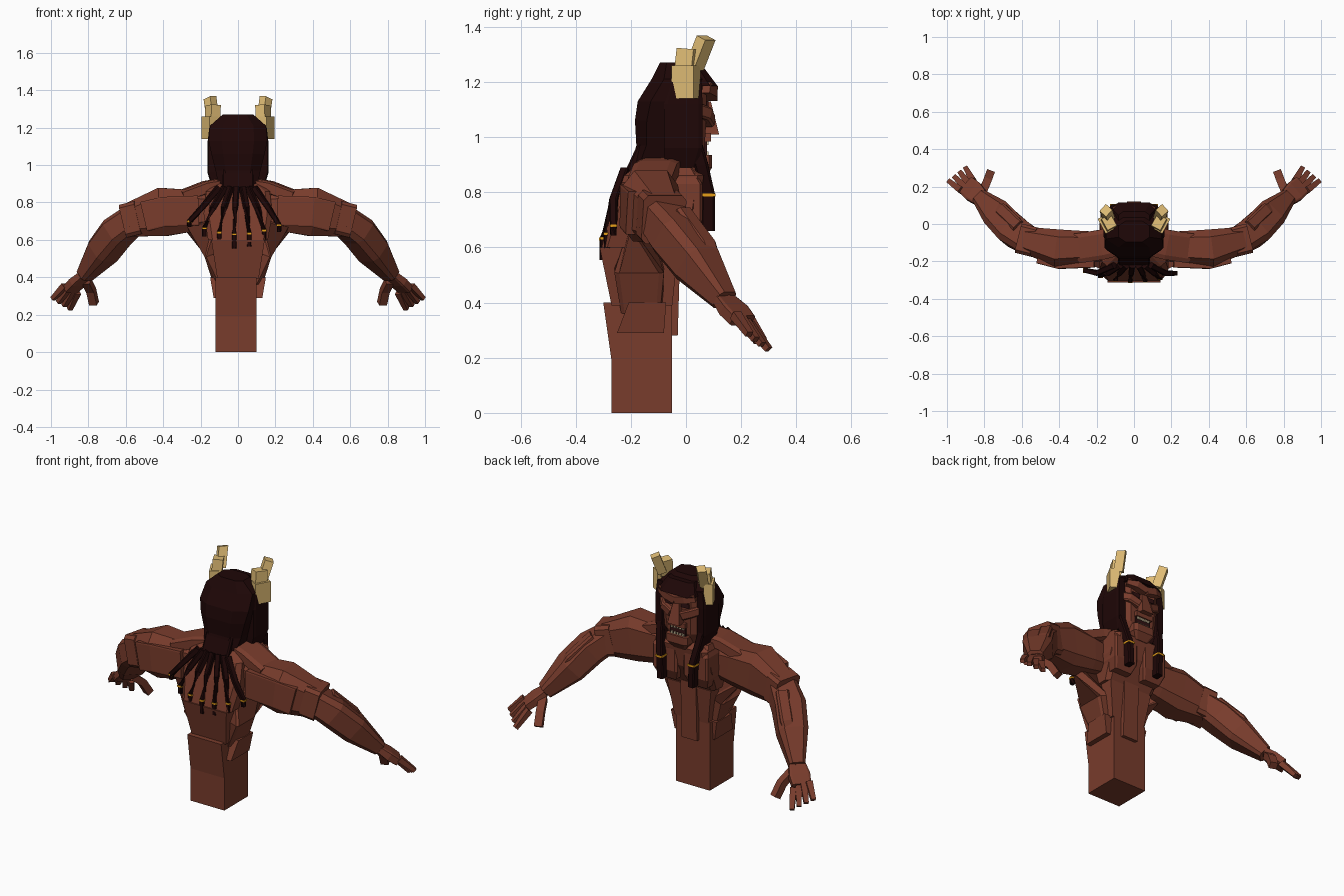
import bpy, bmesh
from mathutils import Vector, Euler

cube = bpy.data.objects.get("Cube")
if cube:
    bpy.data.objects.remove(cube, do_unlink=True)


def material(name, *rgb):
    mat = bpy.data.materials.new(name)
    mat.use_nodes = True
    mat.diffuse_color = (*rgb, 1)
    mat.node_tree.nodes["Principled BSDF"].inputs["Base Color"].default_value = (*rgb, 1)
    return mat


skin = material("brown skin", .19, .045, .025)
hair = material("dark hair", .013, .002, .002)
horn = material("pale horn", .75, .51, .18)
gold = material("gold bead", .85, .37, .01)
ivory = material("ivory tooth", .65, .55, .35)
gum = material("dark mouth", .03, .006, .006)


def outline(cut):
    """Unit square, with its corners cut off when cut is above zero."""
    corners = [(1, 1), (-1, 1), (-1, -1), (1, -1)]
    if not cut:
        return corners
    points = []
    for u, v in corners:
        pair = [(u, v * (1 - cut)), (u * (1 - cut), v)]
        points += pair if u == v else pair[::-1]
    return points


def sweep(name, mat, joints, size, scales=None, cut=0, level=False, turn=0, mirror=False):
    """Sweep a block-like section (half width, half depth) through the joints."""
    joints = [Vector(joint) for joint in joints]
    scales = scales or [1] * len(joints)
    last = len(joints) - 1
    bm = bmesh.new()
    rings = []
    for i, (joint, scale) in enumerate(zip(joints, scales)):
        along = (joints[min(i + 1, last)] - joints[max(i - 1, 0)]).normalized()
        if level:
            along = Vector((0, 0, 1))
        steep = abs(along.z) > .95
        across = along.cross(Vector((0, steep, not steep))).normalized()
        across.rotate(Euler((0, 0, turn)))
        depth = across.cross(along) * size[1] * scale
        across *= size[0] * scale
        rings.append([bm.verts.new(joint + across * u + depth * v) for u, v in outline(cut)])
    for low, high in zip(rings, rings[1:]):
        for i in range(len(low)):
            bm.faces.new((low[i - 1], low[i], high[i], high[i - 1]))
    bm.faces.new(rings[0])
    bm.faces.new(rings[-1])
    bmesh.ops.recalc_face_normals(bm, faces=bm.faces)
    mesh = bpy.data.meshes.new(name)
    bm.to_mesh(mesh)
    bm.free()
    mesh.materials.append(mat)
    obj = bpy.data.objects.new(name, mesh)
    bpy.context.collection.objects.link(obj)
    if mirror:
        obj.modifiers.new("mirror", "MIRROR")


def pair(name, mat, joints, size, scales=None, cut=0, level=False, turn=0):
    """A part on the left with its mirrored twin on the right."""
    sweep(name, mat, joints, size, scales, cut, level, turn, mirror=True)


def box(name, mat, centre, size, mirror=False):
    rise = Vector((0, 0, size[2]))
    centre = Vector(centre)
    sweep(name, mat, [centre - rise, centre + rise], size[:2], mirror=mirror)


# Trunk: plain column at the waist, widening to the chest
hips = Vector((-.01, -.16, 0))
waist = Vector((0, -.16, .39))
ribs = Vector((0, -.17, .6))
sweep("waist_column", skin, [hips, hips + Vector((0, 0, .4))], (.11, .11))
sweep("lower_back_wedge", skin, [(-.01, -.2, .19), (-.01, -.23, .4)], (.11, .07), level=True)
sweep("belly", skin, [waist, ribs], (.11, .11), (1, 1.3), level=True)
sweep("chest", skin, [ribs, (0, -.11, .74), (0, -.08, .86), (0, -.08, .91)],
      (.2, .17), (.8, .92, .85, .5), cut=.15, level=True)
sweep("belly_panel", skin, [(0, -.07, .28), (0, -.06, .62)], (.05, .04), level=True)
sweep("neck", skin, [(0, -.08, .82), (0, -.05, .98)], (.08, .08), cut=.3)
pair("chest_muscles", skin, [(.1, -.01, .64), (.1, 0, .7), (.1, 0, .83), (.1, -.02, .89)],
     (.08, .06), (.7, 1, 1, .7), cut=.15, level=True)
pair("flank_muscles", skin, [(.09, -.16, .37), (.14, -.17, .52), (.2, -.16, .68),
                             (.2, -.14, .8)], (.09, .04), (.8, 1, 1, 1), cut=.2)
pair("hip_wedges", skin, [(.1, -.165, .29), (.125, -.14, .4)], (.03, .085), (1, .8), level=True)
pair("neck_muscles", skin, [(.05, -.08, .9), (.17, -.11, .88), (.3, -.13, .83)],
     (.08, .035), cut=.3)

# Arms
shoulder = Vector((.13, -.12, .76))
biceps = Vector((.4, -.13, .75))
elbow = Vector((.6, -.08, .7))
wrist = Vector((.82, .14, .41))
knuckles = Vector((.895, .205, .335))
back = Vector((0, -.09, 0))
front = Vector((.01, .06, .02))
pair("upper_arms", skin, [shoulder, shoulder.lerp(biceps, .4), biceps, elbow],
     (.1, .13), (.7, .85, 1, .65), cut=.4)
pair("upper_arm_plates", skin, [shoulder.lerp(biceps, .3) + back, biceps + back,
                                biceps.lerp(elbow, .5) + back], (.02, .08), cut=.1)
pair("elbow_blocks", skin, [biceps.lerp(elbow, .6), elbow], (.08, .09), cut=.2)
pair("forearms", skin, [biceps.lerp(elbow, .8), elbow.lerp(wrist, .2),
                        elbow.lerp(wrist, .55), wrist], (.085, .08), (.9, 1, .95, .5), cut=.35)
pair("forearm_ridges", skin, [elbow + front, elbow.lerp(wrist, .4) + front, wrist],
     (.035, .035), (1, 1, .6), cut=.3)
pair("palms", skin, [wrist, wrist.lerp(knuckles, .5), knuckles],
     (.057, .025), (.8, 1, .9), cut=.2)
for i in range(4):
    root = Vector((.925, .18, .355)).lerp(Vector((.86, .23, .32)), i / 3)
    tip = Vector((.99, .23, .285)).lerp(Vector((.9, .3, .23)), i / 3)
    pair(f"fingers_{i + 1}", skin, [root, tip], (.018, .016), (1, .7))
pair("thumbs", skin, [(.81, .17, .38), (.785, .23, .33), (.77, .27, .26)], (.022, .02))

# Horns in three stepped blocks, turned outward
pair("horn_bases", horn, [(.15, 0, 1.14), (.15, 0, 1.26)], (.026, .045), turn=-.5)
pair("horn_middles", horn, [(.137, 0, 1.23), (.133, .01, 1.32)], (.028, .035), turn=-.5)
pair("horn_tips", horn, [(.135, .03, 1.25), (.15, .073, 1.36)], (.025, .025), turn=-.5)

# Head and face
sweep("skull", skin, [(0, -.01, .88), (0, -.01, .95), (0, -.01, 1.08), (0, -.01, 1.19)],
      (.12, .085), (.6, .9, 1, 1), cut=.3, level=True)
sweep("nose", skin, [(0, .08, 1.01), (0, .07, 1.13)], (.038, .04), (1, .5), level=True)
sweep("jaw", skin, [(0, .04, .85), (0, .05, .89), (0, .05, .935)],
      (.07, .045), (.6, 1, 1), cut=.25, level=True)
box("mouth_opening", gum, (0, .06, .965), (.05, .016, .03))
box("upper_lip", skin, (0, .065, 1), (.055, .025, .015))
pair("brows", skin, [(0, .095, 1.15), (.06, .095, 1.165), (.11, .07, 1.18)], (.02, .02))
pair("cheeks", skin, [(.035, .08, 1.06), (.085, .07, 1.085), (.12, .03, 1.1)],
     (.025, .025), cut=.3)
box("eye_sockets", gum, (.05, .073, 1.118), (.026, .008, .013), mirror=True)
for row, height in (("upper", .98), ("lower", .94)):
    for i in range(-2, 3):
        box(f"{row}_tooth_{i + 3}", ivory, (i * .018, .076, height), (.006, .006, .008))

# Hair: cap, fringe, nape, locks over the ears and two beaded front braids
sweep("hair_cap", hair, [(0, -.13, .9), (0, -.1, .97), (0, -.09, 1.06), (0, -.07, 1.13),
                         (0, -.025, 1.21), (0, -.04, 1.27)],
      (.15, .1), (.7, .8, .95, 1.05, 1, .55), cut=.45, level=True)
sweep("fringe", hair, [(0, .02, 1.185), (0, 0, 1.25)], (.12, .095), (1, .7), cut=.3, level=True)
sweep("nape_hair", hair, [(0, -.165, .85), (0, -.1, .99)], (.085, .068), cut=.1, level=True)
pair("side_locks", hair, [(.12, -.02, .89), (.135, -.01, .96), (.135, -.01, 1.12),
                          (.13, 0, 1.21)], (.028, .07), (.8, 1, 1, .8), cut=.2, level=True)
bead = Vector((.105, .08, .79))
pair("front_braids", hair, [(.14, .02, 1.02), (.125, .055, .9), bead, (.1, .08, .66)],
     (.02, .025), cut=.3)
box("front_beads", gold, bead, (.022, .027, .005), mirror=True)

# Back braids fan out from the nape; the outer ones end higher
for i in range(-3, 4):
    x = i * .08 - .02
    root = Vector((x * .4, -.22, .88))
    bend = Vector((x * .75, -.262, .77))
    tip = Vector((x, x * x * .8 - .302, x * x + .63))
    tail = tip + Vector((0, 0, abs(x) * .2 - .08))
    sweep(f"back_braid_{i + 4}", hair, [root, bend, tip, tail], (.016, .016),
          (1, .9, .8, .7), cut=.3)
    box(f"back_bead_{i + 4}", gold, tip, (.013, .013, .005))
